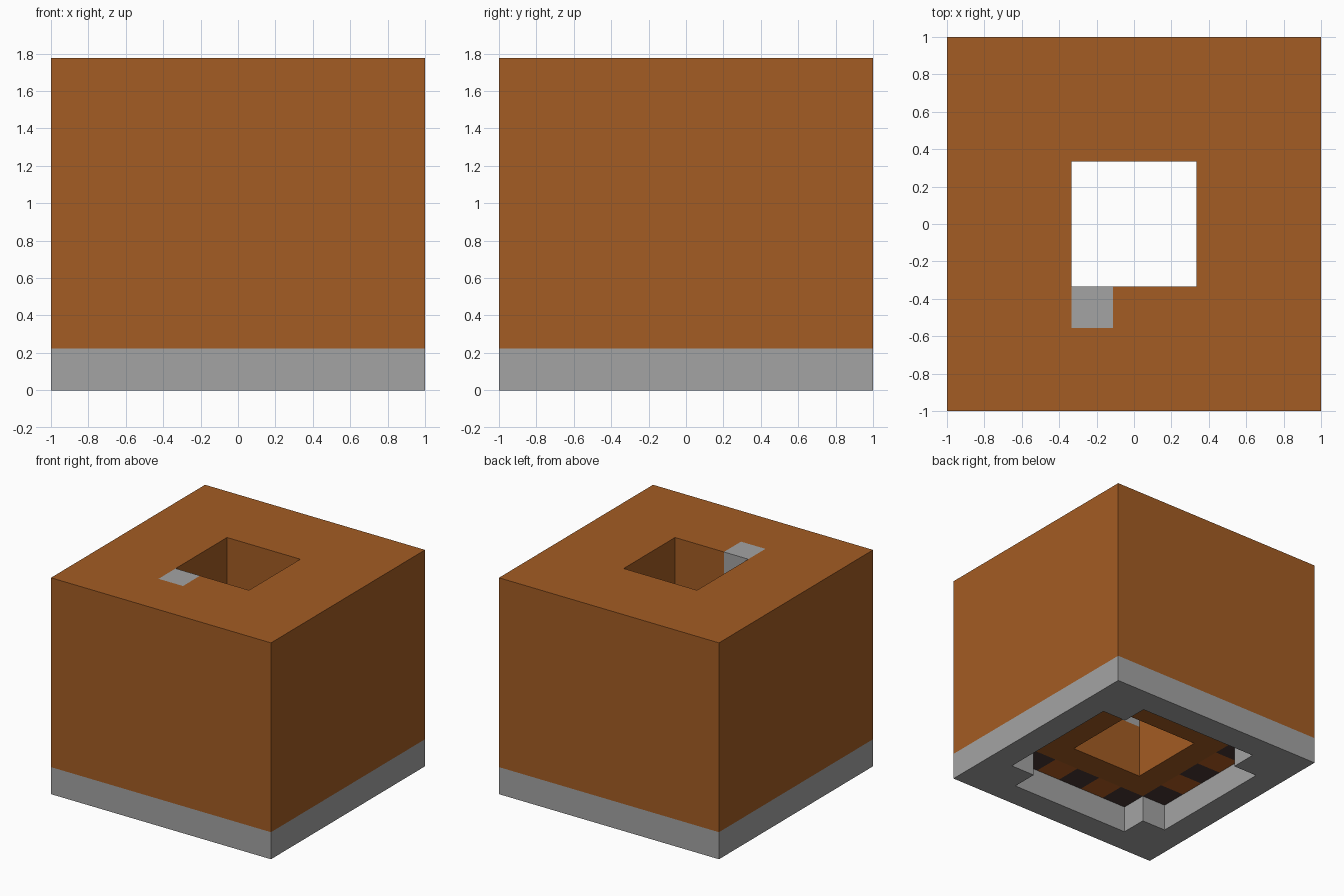
import bpy, bmesh
from mathutils import Vector

cube = bpy.data.objects.get("Cube")
if cube:
    bpy.data.objects.remove(cube, do_unlink=True)

N, H = 9, 8                 # blocks across and blocks high
U = 2 / N                   # block size
MID = N // 2


def material(name, rgb):
    m = bpy.data.materials.new(name)
    m.use_nodes = True
    m.diffuse_color = (*rgb, 1)
    m.node_tree.nodes["Principled BSDF"].inputs["Base Color"].default_value = (*rgb, 1)
    return m


MATERIALS = {
    "stone_base": material("grey stone", (0.37, 0.37, 0.37)),
    "clay_body": material("orange clay", (0.37, 0.107, 0.017)),
    "ember_bricks": material("charcoal", (0.07, 0.04, 0.035)),
    "warm_bricks": material("red brown brick", (0.46, 0.11, 0.017)),
}
MATERIALS["stone_flue"] = MATERIALS["stone_base"]


def part_at(i, j, k):
    """Which part fills this block, or None when it is empty."""
    if not (0 <= i < N and 0 <= j < N and 0 <= k < H):
        return None
    dx, dy = abs(i - MID), abs(j - MID)
    ring = max(dx, dy)
    if k == 0:              # stone base around an opening with notched corners
        return "stone_base" if ring == 4 or dx == dy == 3 else None
    if ring <= 1:           # square shaft
        return None
    if (i, j) == (3, 2) and k >= 3:
        return "stone_flue"
    if k == 1 and ring == 3 and dx + dy < 6:   # brick ring over the opening
        return "ember_bricks" if (i + j) % 2 else "warm_bricks"
    return "clay_body"


# Collect the exposed block faces of every part
SIDES = [Vector(s) for s in ((1, 0, 0), (-1, 0, 0), (0, 1, 0),
                             (0, -1, 0), (0, 0, 1), (0, 0, -1))]
meshes = {name: bmesh.new() for name in MATERIALS}
for i in range(N):
    for j in range(N):
        for k in range(H):
            part = part_at(i, j, k)
            if not part:
                continue
            centre = Vector((i - MID, j - MID, k + 0.5))
            for n in SIDES:
                if part_at(i + int(n.x), j + int(n.y), k + int(n.z)):
                    continue
                a = Vector((n.y, n.z, n.x)) / 2
                b = n.cross(a)
                c = centre + n / 2
                bm = meshes[part]
                bm.faces.new([bm.verts.new((c + d) * U)
                              for d in (-a - b, a - b, a + b, b - a)])

# Weld each part, merge its flat areas and add it to the scene
for name, bm in meshes.items():
    bmesh.ops.remove_doubles(bm, verts=bm.verts, dist=0.001)
    bmesh.ops.dissolve_limit(bm, angle_limit=0.02, verts=bm.verts, edges=bm.edges)
    mesh = bpy.data.meshes.new(name)
    bm.to_mesh(mesh)
    bm.free()
    mesh.materials.append(MATERIALS[name])
    bpy.context.collection.objects.link(bpy.data.objects.new(name, mesh))
